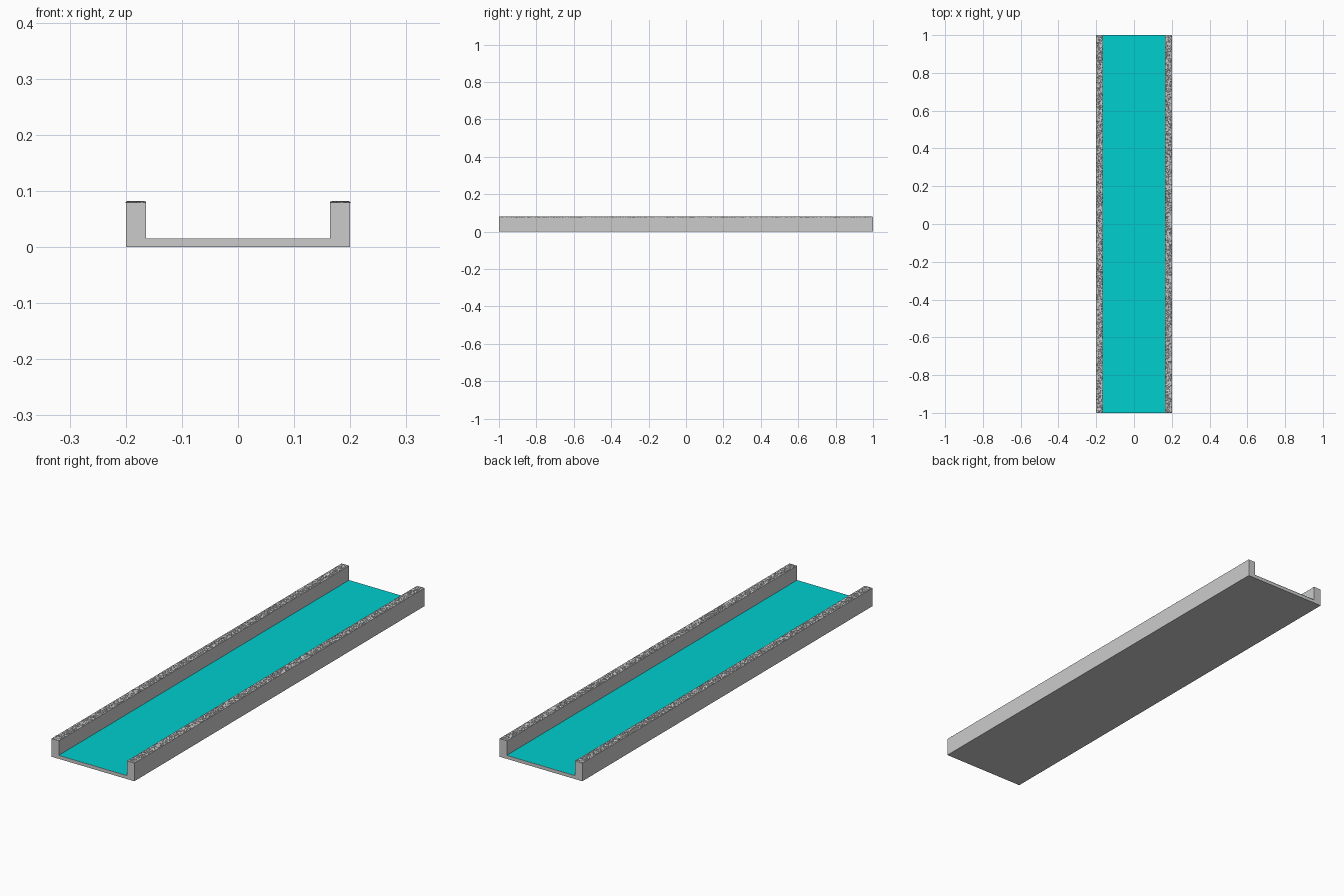
import bpy, bmesh, math, random
from mathutils import Matrix, Vector, Euler

if "Cube" in bpy.data.objects:
    bpy.data.objects.remove(bpy.data.objects["Cube"])

random.seed(7)
HALF_W, WALL_IN, HALF_L = 0.20, 0.164, 1.0
FLOOR_Z, WALL_Z = 0.015, 0.079


def make_object(name, verts, faces):
    mesh = bpy.data.meshes.new(name)
    mesh.from_pydata(verts, [], faces)
    mesh.update()
    obj = bpy.data.objects.new(name, mesh)
    bpy.context.collection.objects.link(obj)
    return obj


# Concrete channel: U-shaped profile extruded along y
profile = [(-HALF_W, 0), (HALF_W, 0), (HALF_W, WALL_Z), (WALL_IN, WALL_Z),
           (WALL_IN, FLOOR_Z), (-WALL_IN, FLOOR_Z), (-WALL_IN, WALL_Z), (-HALF_W, WALL_Z)]
bm = bmesh.new()
face = bm.faces.new([bm.verts.new((x, -HALF_L, z)) for x, z in profile])
ext = bmesh.ops.extrude_face_region(bm, geom=[face])
bmesh.ops.translate(bm, vec=(0, 2 * HALF_L, 0),
                    verts=[v for v in ext["geom"] if isinstance(v, bmesh.types.BMVert)])
bmesh.ops.recalc_face_normals(bm, faces=bm.faces)
mesh = bpy.data.meshes.new("channel")
bm.to_mesh(mesh)
bm.free()
bpy.context.collection.objects.link(bpy.data.objects.new("channel", mesh))

# Water sheet lying on the channel floor
z = FLOOR_Z + 0.001
water = make_object("water", [(-WALL_IN, -HALF_L, z), (WALL_IN, -HALF_L, z),
                              (WALL_IN, HALF_L, z), (-WALL_IN, HALF_L, z)], [(0, 1, 2, 3)])
mat = bpy.data.materials.new("water")
mat.diffuse_color = (0.0, 0.62, 0.62, 1)
mat.use_nodes = True
mat.node_tree.nodes["Principled BSDF"].inputs["Base Color"].default_value = mat.diffuse_color
water.data.materials.append(mat)

# Template pebble reused for the gravel
bm = bmesh.new()
bmesh.ops.create_icosphere(bm, subdivisions=1, radius=1)
stone_verts = [v.co.copy() for v in bm.verts]
stone_faces = [[v.index for v in f.verts] for f in bm.faces]
bm.free()


def gravel_strip(name, x_mid, count):
    """Flattened pebbles scattered along the top of one wall."""
    verts, faces = [], []
    reach = (HALF_W - WALL_IN) / 2
    for _ in range(count):
        r = random.uniform(0.0035, 0.006)
        spread = reach + 0.001 - r
        pos = Vector((x_mid + random.uniform(-spread, spread),
                      random.uniform(-HALF_L + r, HALF_L - r), WALL_Z + 0.0005))
        size = Matrix.Diagonal((r, r * random.uniform(0.7, 1), random.uniform(0.0015, 0.0025)))
        turn = Euler((0, 0, random.uniform(0, math.tau))).to_matrix()
        base = len(verts)
        verts += [pos + turn @ (size @ v) for v in stone_verts]
        faces += [[i + base for i in f] for f in stone_faces]
    make_object(name, verts, faces)


# Gravel caps on both walls
for side, sign in (("left", -1), ("right", 1)):
    gravel_strip(f"gravel_{side}", sign * (HALF_W + WALL_IN) / 2, 1500)
